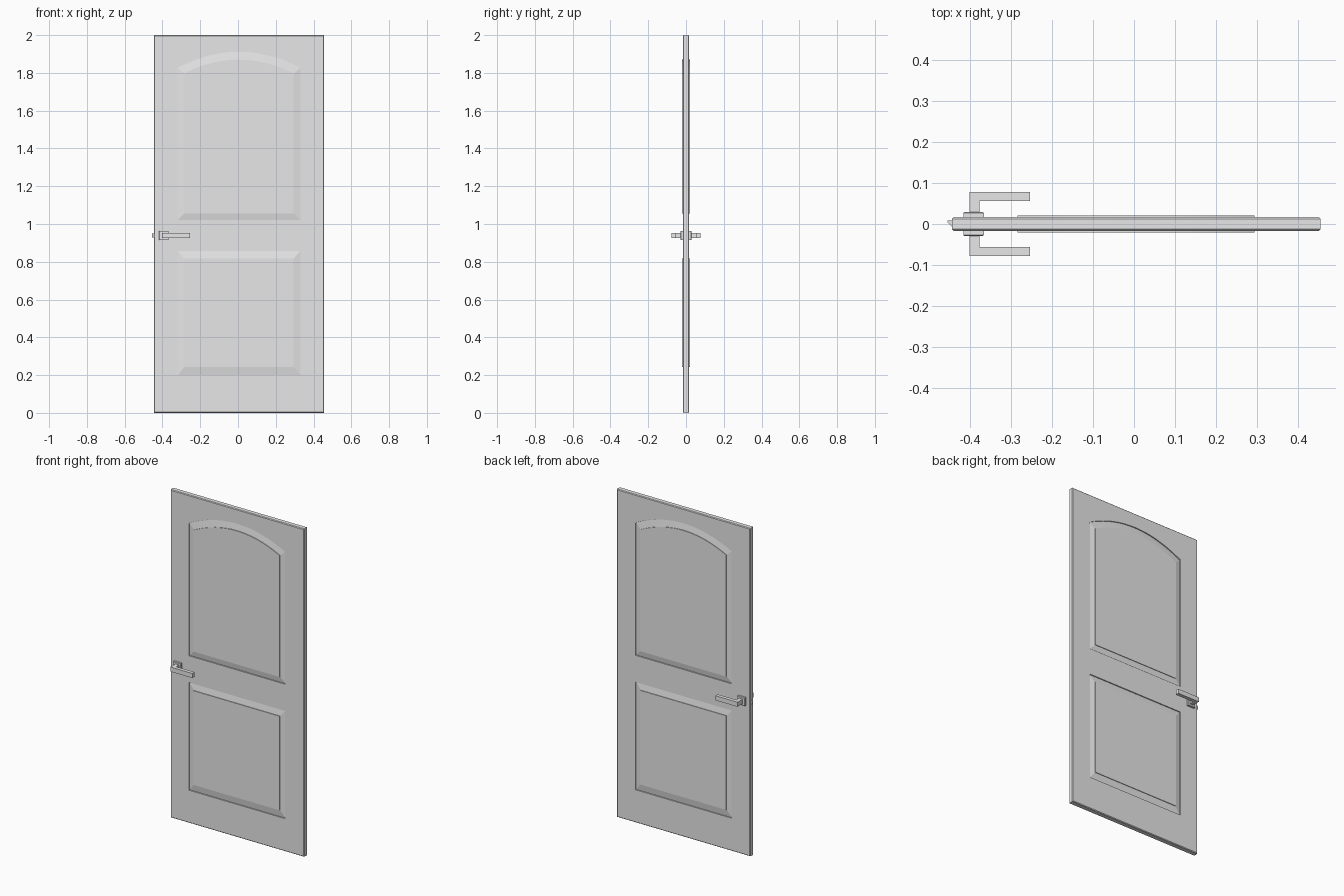
import bpy, bmesh

if "Cube" in bpy.data.objects:
    bpy.data.objects.remove(bpy.data.objects["Cube"])

CX = 0.005   # door centre in x (the latch sticks out on the left)


def material(name, v):
    m = bpy.data.materials.new(name)
    m.diffuse_color = (v, v, v, 1)
    m.use_nodes = True
    m.node_tree.nodes["Principled BSDF"].inputs["Base Color"].default_value = m.diffuse_color
    return m


grey = material("light grey", 0.8)


def loft(name, rings):
    """Solid through equal-length rings of 3D points, capped at both ends."""
    bm = bmesh.new()
    vs = [[bm.verts.new(p) for p in r] for r in rings]
    n = len(vs[0])
    for a, b in zip(vs, vs[1:]):
        for i in range(n):
            j = (i + 1) % n
            bm.faces.new((a[i], a[j], b[j], b[i]))
    bm.faces.new(vs[0])
    bm.faces.new(vs[-1])
    bmesh.ops.recalc_face_normals(bm, faces=bm.faces)
    me = bpy.data.meshes.new(name)
    bm.to_mesh(me)
    bm.free()
    me.materials.append(grey)
    ob = bpy.data.objects.new(name, me)
    bpy.context.collection.objects.link(ob)
    return ob


def rect(x0, x1, z0, z1, y):
    return [(x0, y, z0), (x1, y, z0), (x1, y, z1), (x0, y, z1)]


def outline(half, z0, z_side, z_apex, y, n):
    """Panel outline: straight sides and an arched (or flat) top."""
    pts = [(CX - half, y, z0), (CX + half, y, z0)]
    for i in range(n + 1):
        t = 1 - 2 * i / n
        pts.append((CX + half * t, y, z_side + (z_apex - z_side) * (1 - t * t)))
    return pts


# Door slab with chamfered edges
X0, X1, C = -0.445, 0.456, 0.004
slab = loft("door_slab", [
    rect(X0 + C, X1 - C, C, 2 - C, -0.0165),
    rect(X0, X1, 0, 2, -0.0125),
    rect(X0, X1, 0, 2, 0.0125),
    rect(X0 + C, X1 - C, C, 2 - C, 0.0165)])

# Raised panels: (name, outer z values, inner z values, top segments)
panels = [("upper_panel", (1.02, 1.827, 1.912), (1.056, 1.797, 1.87), 20),
          ("lower_panel", (0.20, 0.857, 0.857), (0.243, 0.817, 0.817), 1)]
for name, outer, inner, n in panels:
    # opening in the slab
    cutter = loft(name + "_cutter", [outline(0.325, *outer, y, n) for y in (-0.1, 0.1)])
    cutter.hide_render = True
    mod = slab.modifiers.new("opening", 'BOOLEAN')
    mod.operation = 'DIFFERENCE'
    mod.solver = 'EXACT'
    mod.object = cutter
    bpy.context.view_layer.objects.active = slab
    bpy.ops.object.modifier_apply(modifier=mod.name)
    bpy.data.objects.remove(cutter)
    # panel: sunken rim, slope, small step, flat field, on both sides
    loft(name, [
        outline(0.290, *inner, -0.0205, n),
        outline(0.290, *inner, -0.0165, n),
        outline(0.325, *outer, -0.0100, n),
        outline(0.325, *outer, 0.0100, n),
        outline(0.290, *inner, 0.0165, n),
        outline(0.290, *inner, 0.0205, n)])

# Handles on both sides
for side, s in (("front", -1), ("back", 1)):
    loft(side + "_rosette", [
        rect(-0.417, -0.367, 0.914, 0.964, s * 0.015),
        rect(-0.417, -0.367, 0.914, 0.964, s * 0.027),
        rect(-0.415, -0.369, 0.916, 0.962, s * 0.029)])
    # L-shaped neck and lever
    lever = [(-0.402, 0.02), (-0.378, 0.02), (-0.378, 0.056),
             (-0.254, 0.056), (-0.254, 0.078), (-0.402, 0.078)]
    loft(side + "_lever", [[(x, s * y, z) for x, y in lever] for z in (0.925, 0.953)])

# Latch bolt with a slanted nose
bolt = [(-0.44, -0.007), (-0.445, -0.007), (-0.456, 0.004), (-0.456, 0.008), (-0.44, 0.008)]
loft("latch_bolt", [[(x, y, z) for x, y in bolt] for z in (0.928, 0.949)])
